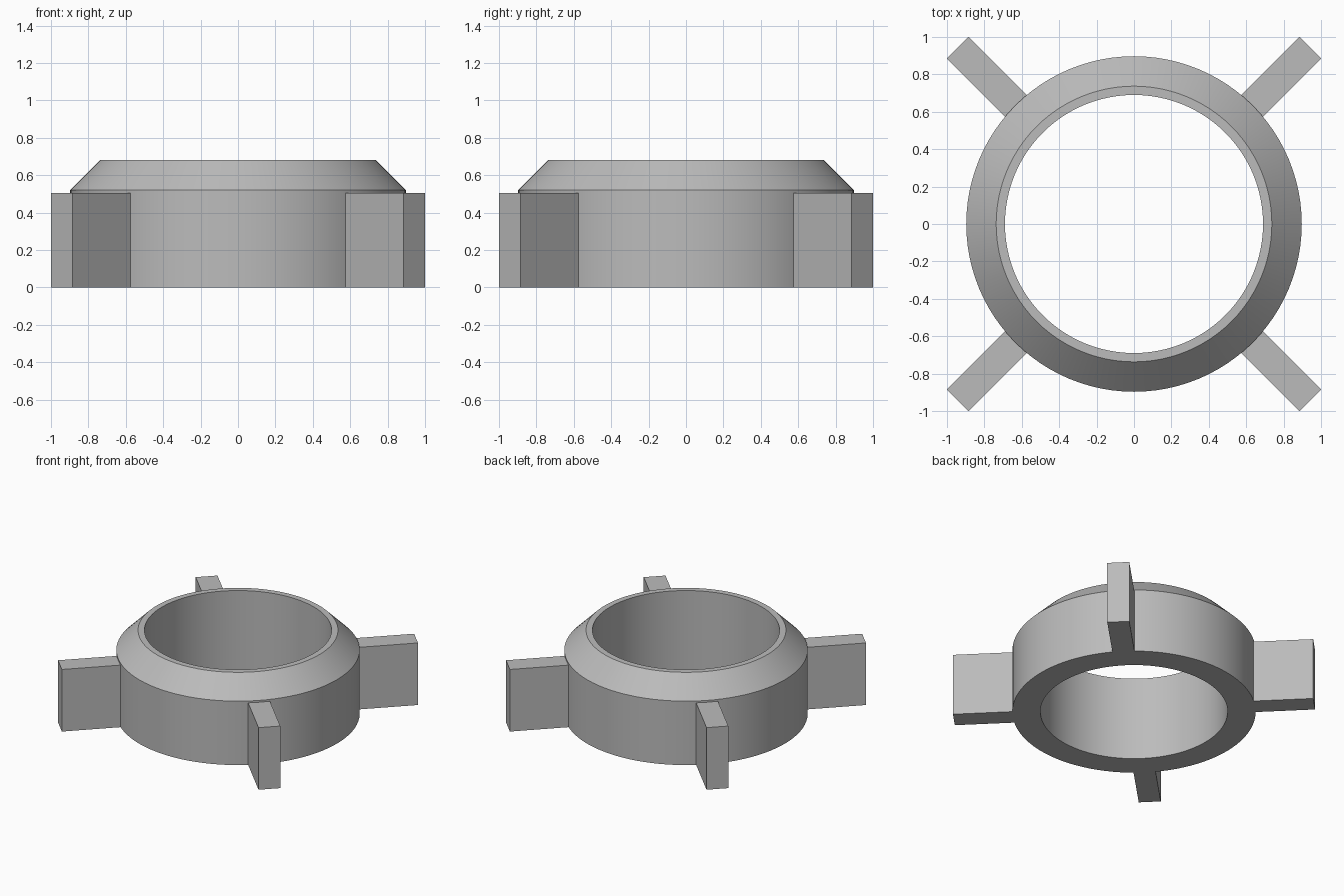
import bpy
import bmesh
import math
from mathutils import Matrix

cube = bpy.data.objects.get("Cube")
if cube:
    bpy.data.objects.remove(cube, do_unlink=True)

grey = bpy.data.materials.new("plain grey")
grey.use_nodes = True
colour = (0.5, 0.5, 0.5, 1)
grey.diffuse_color = colour
grey.node_tree.nodes["Principled BSDF"].inputs["Base Color"].default_value = colour


def add_object(name, bm):
    bmesh.ops.recalc_face_normals(bm, faces=bm.faces)
    mesh = bpy.data.meshes.new(name)
    bm.to_mesh(mesh)
    bm.free()
    mesh.materials.append(grey)
    obj = bpy.data.objects.new(name, mesh)
    bpy.context.collection.objects.link(obj)
    return obj


# Collar: a chamfered wall section swept round the vertical axis
SEGMENTS = 96
profile = [(0.69, 0), (0.897, 0), (0.897, 0.52), (0.737, 0.68), (0.69, 0.68)]
bm = bmesh.new()
rings = []
for i in range(SEGMENTS):
    a = math.tau * i / SEGMENTS
    rings.append([bm.verts.new((r * math.cos(a), r * math.sin(a), z)) for r, z in profile])
for i, ring in enumerate(rings):
    after = rings[(i + 1) % SEGMENTS]
    for j in range(len(profile)):
        k = (j + 1) % len(profile)
        bm.faces.new((ring[j], after[j], after[k], ring[k]))
collar = add_object("collar", bm)
bpy.context.view_layer.objects.active = collar
collar.select_set(True)
bpy.ops.object.shade_smooth_by_angle(angle=math.radians(30))

# Fins: four upright plates on the diagonals, rooted inside the collar wall
INNER, OUTER, WIDTH, HEIGHT = 0.87, 1.333, 0.163, 0.505
names = ("back_left_fin", "back_right_fin", "front_right_fin", "front_left_fin")
for i, name in enumerate(names):
    bm = bmesh.new()
    place = (Matrix.Rotation(math.pi / 4 + i * math.pi / 2, 4, 'Z')
             @ Matrix.Translation(((INNER + OUTER) / 2, 0, HEIGHT / 2))
             @ Matrix.Diagonal((OUTER - INNER, WIDTH, HEIGHT, 1)))
    bmesh.ops.create_cube(bm, size=1, matrix=place)
    add_object(name, bm)
